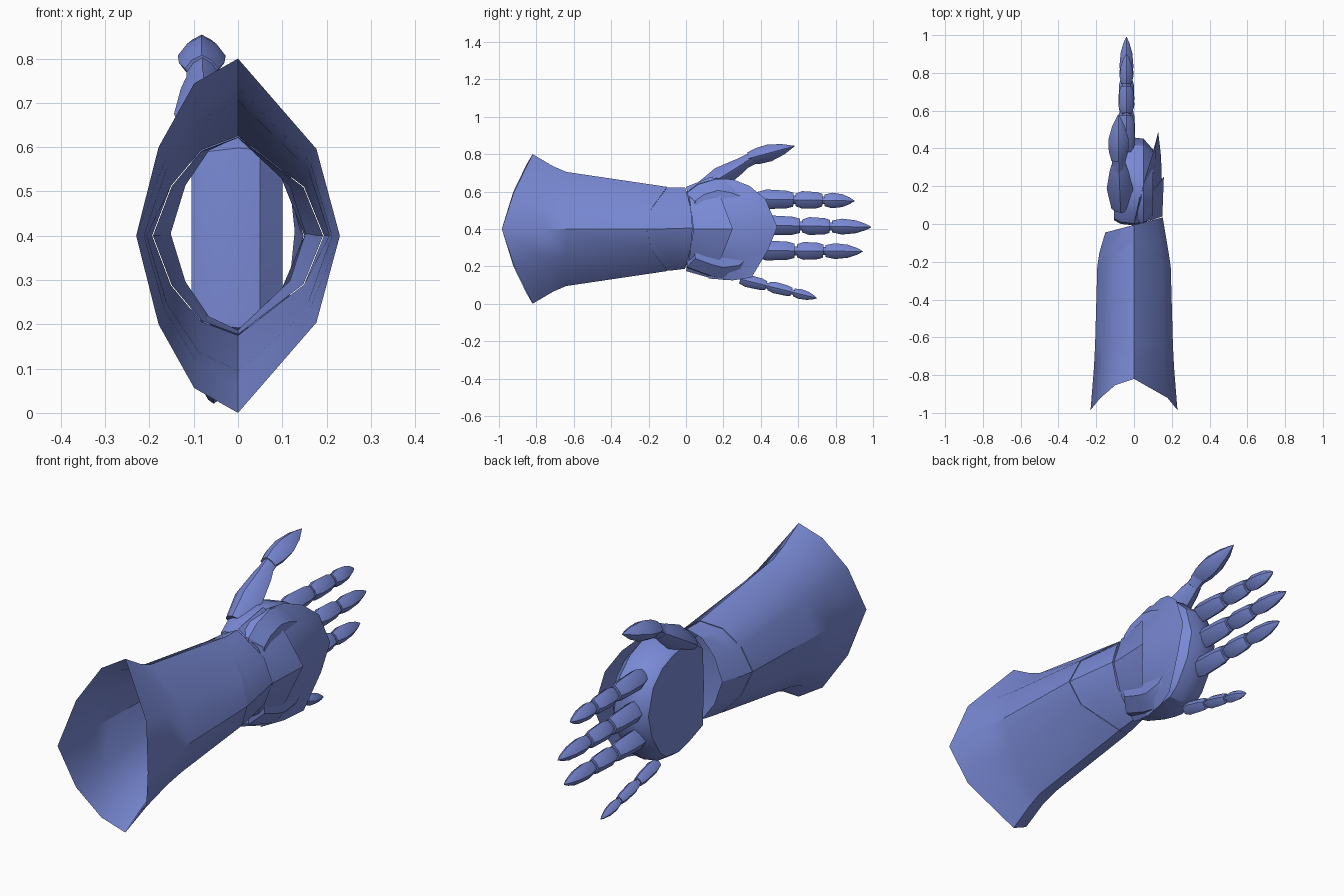
import bpy, math
from mathutils import Vector

if "Cube" in bpy.data.objects:
    bpy.data.objects.remove(bpy.data.objects["Cube"])

mat = bpy.data.materials.new("steel_blue")
mat.diffuse_color = (0.19, 0.25, 0.66, 1)
mat.use_nodes = True
mat.node_tree.nodes["Principled BSDF"].inputs["Base Color"].default_value = mat.diffuse_color


def make(name, verts, faces, angle=30):
    me = bpy.data.meshes.new(name)
    me.from_pydata([tuple(v) for v in verts], [], faces)
    me.materials.append(mat)
    ob = bpy.data.objects.new(name, me)
    bpy.context.collection.objects.link(ob)
    bpy.ops.object.select_all(action='DESELECT')
    ob.select_set(True)
    bpy.context.view_layer.objects.active = ob
    bpy.ops.object.mode_set(mode='EDIT')
    bpy.ops.mesh.select_all(action='SELECT')
    bpy.ops.mesh.normals_make_consistent(inside=False)
    bpy.ops.object.mode_set(mode='OBJECT')
    bpy.ops.object.shade_smooth_by_angle(angle=math.radians(angle))
    return ob


def loft(name, rows, closed=True, caps=False, angle=30):
    n = len(rows[0])
    verts = [p for r in rows for p in r]
    faces = []
    for i in range(len(rows) - 1):
        for j in range(n if closed else n - 1):
            k = (j + 1) % n
            faces.append((i*n + j, i*n + k, (i+1)*n + k, (i+1)*n + j))
    if caps:
        faces.append(tuple(range(n))[::-1])
        faces.append(tuple(range((len(rows)-1)*n, len(rows)*n)))
    return make(name, verts, faces, angle)


# Forearm cuff: ridged oval section, scalloped open end, V fold at the wrist
section = [(0, 1), (.77, .49), (1, 0), (.77, -.49), (0, -1),
           (-.43, -.86), (-.78, -.5), (-1, 0), (-.78, .5), (-.43, .86)]


def ring(hx, hz, y_top, y_side, power=1.0):
    return [(u*hx, y_top + (y_side - y_top)*abs(u)**power, .4 + w*hz)
            for u, w in section]


loft("forearm_cuff", [ring(.23, .4, -.82, -.985, 1.9),
                      ring(.212, .335, -.71, -.76),
                      ring(.206, .305, -.64, -.64),
                      ring(.194, .225, -.10, -.21)])


def wrist_ring(hx, hz, y0, slant):
    return [(u*hx, y0 + slant*u, .405 + w*hz) for u, w in section]


# Wrist band carrying on from the cuff
loft("wrist_band", [ring(.192, .223, -.10, -.21),
                    ring(.183, .221, -.07, -.15),
                    wrist_ring(.152, .218, -.005, .04)])

# Palm: hand outline lofted across x, flat on the palm side
outline = [(.0, .60), (.06, .645), (.16, .675), (.25, .66), (.34, .625),
           (.42, .55), (.46, .41), (.43, .29), (.36, .18), (.31, .14),
           (.2, .125), (.12, .145), (.0, .19), (-.01, .4)]


def palm_row(x, s, cy=.2, cz=.4):
    return [(x, cy + (y-cy)*s, cz + (z-cz)*s) for y, z in outline]


loft("palm", [palm_row(-.105, .86), palm_row(-.07, .95), palm_row(0, .99),
              palm_row(.05, .97), palm_row(.1, .75)], caps=True)

# Overlapping plates on the back of the hand
loft("rear_hand_plate", [
    [(.0, .0, .625), (.09, .02, .55), (.15, .04, .4), (.09, .02, .26), (.0, .0, .175)],
    [(.03, .14, .68), (.112, .19, .56), (.158, .25, .4), (.112, .19, .25), (.03, .14, .135)],
], closed=False)
loft("front_hand_plate", [
    [(.03, .12, .67), (.1, .17, .56), (.148, .21, .4), (.1, .17, .25), (.03, .12, .135)],
    [(.06, .25, .665), (.112, .33, .56), (.143, .36, .4), (.112, .33, .26), (.06, .25, .125)],
    [(.09, .34, .63), (.116, .425, .56), (.128, .488, .41), (.116, .44, .29), (.09, .35, .14)],
], closed=False)


# Finger segments: eight-sided lofts along an axis
def segment(name, a, b, rx, rz, profile, angle=25):
    a, b = Vector(a), Vector(b)
    d = (b - a).normalized()
    side = Vector((1, 0, 0))
    up = side.cross(d).normalized()
    rows = []
    for t, s in profile:
        c = a.lerp(b, t)
        rows.append([])
        for k in range(8):
            r = s * (1 if k % 2 == 0 else .86)
            q = k*math.pi/4
            rows[-1].append(c + side*(rx*r*math.cos(q)) + up*(rz*r*math.sin(q)))
    return loft(name, rows, caps=True, angle=angle)


knuckle = [(0, .72), (.25, 1), (.8, .92), (1, .72)]
tip = [(0, .75), (.25, 1), (.6, .82), (.85, .42), (1, .04)]

# name, breaks along the finger in y, z at base and tip, x, half height
fingers = [("index", (.38, .58, .735, .90), (.56, .55), -.04, .052),
           ("middle", (.40, .615, .775, .99), (.42, .41), -.04, .053),
           ("ring", (.38, .587, .74, .945), (.285, .28), -.04, .053),
           ("little", (.29, .435, .57, .70), (.132, .03), -.055, .034)]
for fname, ys, (z0, z1), x, r in fingers:
    def at(y):
        return (x, y, z0 + (z1 - z0)*(y - ys[0])/(ys[3] - ys[0]))
    for i in range(3):
        s = r*(1 - .1*i)
        segment(f"{fname}_segment_{i+1}", at(ys[i] + (.006 if i else 0)),
                at(ys[i+1] - (.006 if i < 2 else 0)), s*.88, s,
                tip if i == 2 else knuckle)
        if i:  # slim hinge between segments
            segment(f"{fname}_hinge_{i}", at(ys[i] - .03), at(ys[i] + .03),
                    s*.5, s*.5, [(0, 1), (1, 1)])

# Thumb
segment("thumb_base", (-.07, .08, .61), (-.08, .315, .755), .07, .058,
        [(0, .7), (.45, 1), (.85, .72), (1, .55)])
segment("thumb_hinge", (-.08, .27, .735), (-.08, .38, .79), .036, .034,
        [(0, 1), (1, 1)])
segment("thumb_tip", (-.082, .335, .777), (-.082, .58, .843), .054, .046,
        [(0, .7), (.2, .95), (.45, 1), (.75, .62), (1, .04)])
